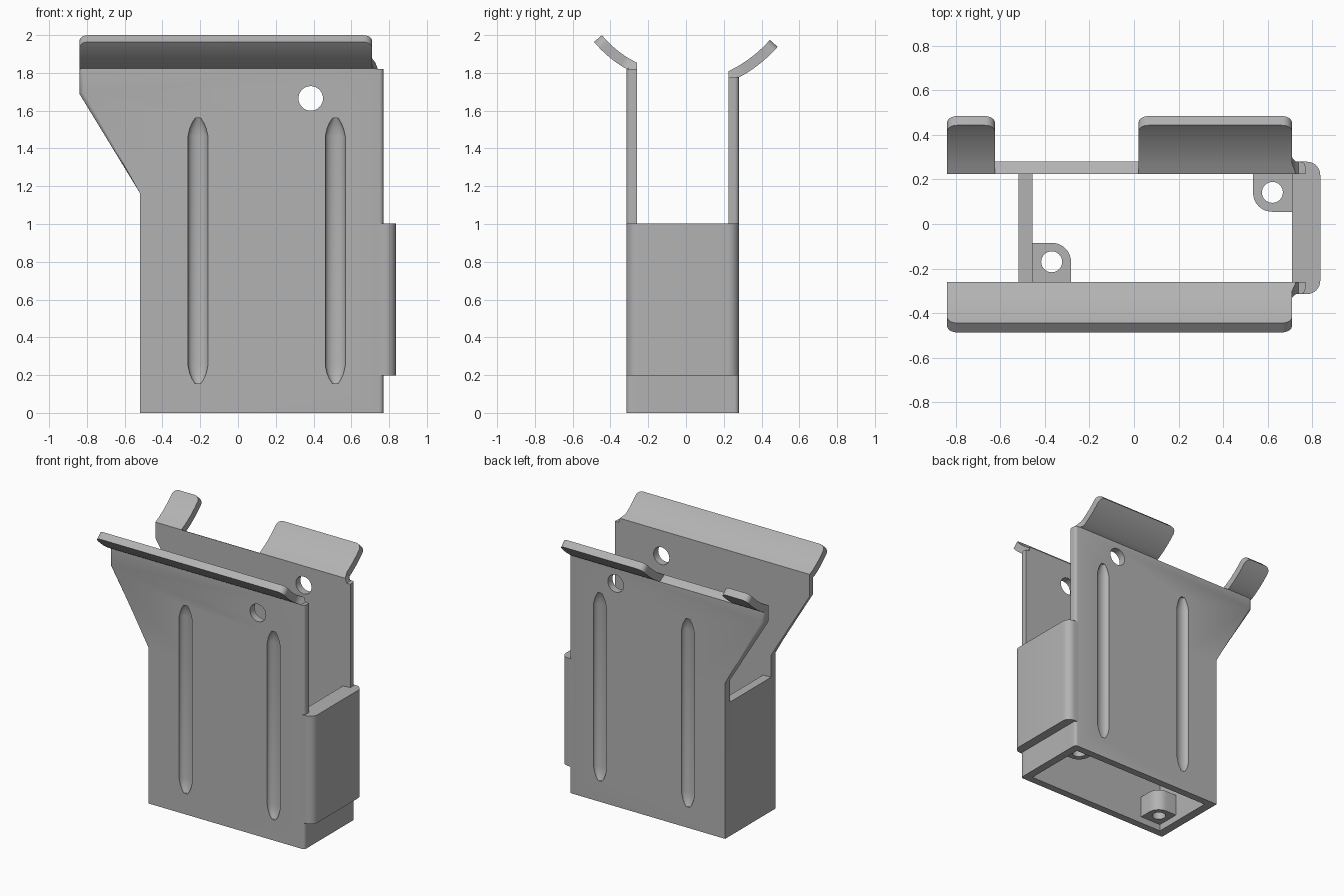
import bpy, bmesh, math
from mathutils import Vector

if "Cube" in bpy.data.objects:
    bpy.data.objects.remove(bpy.data.objects["Cube"], do_unlink=True)

grey = bpy.data.materials.new("matte grey")
grey.use_nodes = True
grey.diffuse_color = (0.45, 0.45, 0.45, 1)
grey.node_tree.nodes["Principled BSDF"].inputs["Base Color"].default_value = (0.45, 0.45, 0.45, 1)

# Main dimensions
X0, X1 = -0.52, 0.77
FRONT, BACK = -0.315, 0.28
T = 0.055
TOP_FRONT, TOP_BACK = 1.82, 1.775
HOLE = (0.385, 1.665)


def finish(name, bm):
    bmesh.ops.recalc_face_normals(bm, faces=bm.faces)
    mesh = bpy.data.meshes.new(name)
    bm.to_mesh(mesh)
    bm.free()
    obj = bpy.data.objects.new(name, mesh)
    bpy.context.collection.objects.link(obj)
    mesh.materials.append(grey)
    return obj


def activate(obj):
    bpy.ops.object.select_all(action='DESELECT')
    obj.select_set(True)
    bpy.context.view_layer.objects.active = obj


def smooth(obj):
    activate(obj)
    bpy.ops.object.shade_smooth_by_angle(angle=math.radians(32))


def cut(obj, cutters):
    activate(obj)
    for c in cutters:
        mod = obj.modifiers.new("cut", 'BOOLEAN')
        mod.operation, mod.solver, mod.object = 'DIFFERENCE', 'EXACT', c
        bpy.ops.object.modifier_apply(modifier=mod.name)
        bpy.data.objects.remove(c, do_unlink=True)


def prism(points, offset):
    """Extrude a closed outline along an offset vector."""
    bm = bmesh.new()
    face = bm.faces.new([bm.verts.new(p) for p in points])
    ext = bmesh.ops.extrude_face_region(bm, geom=[face])
    bmesh.ops.translate(bm, vec=Vector(offset),
                        verts=[v for v in ext["geom"] if isinstance(v, bmesh.types.BMVert)])
    return bm


def box(name, x0, x1, y0, y1, z0, z1, round_edge=None, radius=0.06):
    bm = prism([(x0, y0, z0), (x1, y0, z0), (x1, y1, z0), (x0, y1, z0)], (0, 0, z1 - z0))
    if round_edge:
        edges = [e for e in bm.edges if abs(e.verts[0].co.z - e.verts[1].co.z) > 1e-4
                 and round_edge(e.verts[0].co)]
        bmesh.ops.bevel(bm, geom=edges, offset=radius, segments=8, profile=0.5, affect='EDGES')
    return finish(name, bm)


def loft(name, rings, closed=True):
    """Skin a list of equal rings and cap both ends."""
    bm = bmesh.new()
    loops = [[bm.verts.new(p) for p in ring] for ring in rings]
    n = len(loops[0])
    for a, b in zip(loops, loops[1:]):
        for i in range(n):
            j = (i + 1) % n
            bm.faces.new((a[i], a[j], b[j], b[i]))
    bm.faces.new(loops[0])
    bm.faces.new(loops[-1])
    return finish(name, bm)


def groove_cutter(x, y):
    sizes = [(0.155, 0.3), (0.18, 0.6), (0.21, 0.83), (0.25, 1)]
    sizes += [(1.715 - z, s) for z, s in reversed(sizes)]
    angles = [math.tau * i / 24 for i in range(24)]
    return loft("groove_cutter", [[(x + 0.053 * s * math.cos(a), y + 0.035 * s * math.sin(a), z)
                                   for a in angles] for z, s in sizes])


def hole_cutter(centre, radius, depth, along_y):
    bpy.ops.mesh.primitive_cylinder_add(vertices=32, radius=radius, depth=depth, location=centre,
                                        rotation=(math.pi / 2 if along_y else 0, 0, 0))
    return bpy.context.object


def side_wall(name, outer, inner, top):
    outline = [(X0, 0), (X1, 0), (X1, top), (-0.84, top), (-0.84, 1.69), (X0, 1.165)]
    bm = prism([(x, outer, z) for x, z in outline], (0, inner - outer, 0))
    # Round the outer rim along the right end, the slope and the left tip
    rim = []
    for e in bm.edges:
        a, b = e.verts[0].co, e.verts[1].co
        on_outer = abs(a.y - outer) < 1e-4 and abs(b.y - outer) < 1e-4
        right = a.x > 0.7 and b.x > 0.7
        left = abs(a.z - b.z) > 0.01 and max(a.z, b.z) > 1.2 and max(a.x, b.x) < 0
        if on_outer and (right or left):
            rim.append(e)
    bmesh.ops.bevel(bm, geom=rim, offset=0.022, segments=4, profile=0.5, affect='EDGES')
    wall = finish(name, bm)
    cut(wall, [groove_cutter(x, outer) for x in (-0.212, 0.515)]
        + [hole_cutter((HOLE[0], outer, HOLE[1]), 0.065, 0.3, True)])
    smooth(wall)


def flared_lip(name, x0, x1, side, base, tip, flare=0.0):
    """Curved flange rising outwards from a wall top, with rounded tip corners."""
    dy, dz = tip[0] - base[0], tip[1] - base[1]
    chord, mid, half = math.hypot(dy, dz), math.atan2(dz, dy), math.radians(10)
    radius = chord / (2 * math.sin(half))
    length, corner = 2 * half * radius, 0.045
    start = mid - half
    rings = []

    def ring(outer, inner, a, b):
        rings.append([(a, side * outer[0], outer[1]), (b, side * outer[0], outer[1]),
                      (b, side * inner[0], inner[1]), (a, side * inner[0], inner[1])])

    ring(base, (base[0] - T, base[1]), x0, x1 + flare)
    ring((base[0], base[1] + 0.002), (base[0] - T, base[1] + 0.034), x0, x1 + flare * 0.6)
    steps = [i / 10 * (length - corner) for i in range(1, 11)]
    steps += [length - corner + corner * math.sin(i / 8 * math.pi / 2) for i in range(1, 9)]
    for s in steps:
        t = start + s / radius
        y = base[0] + radius * (math.sin(t) - math.sin(start))
        z = base[1] + radius * (math.cos(start) - math.cos(t))
        over = max(0, s - (length - corner))
        inset = corner - math.sqrt(max(0, corner ** 2 - over ** 2))
        ring((y, z), (y - T * math.sin(t), z + T * math.cos(t)), x0 + inset, x1 - inset)
    smooth(loft(name, rings))


# Broad walls with grooves and pin holes
side_wall("front_wall", FRONT, FRONT + T, TOP_FRONT)
side_wall("back_wall", BACK, BACK - T, TOP_BACK)

# Narrow end walls
box("left_end_wall", X0, X0 + 0.065, FRONT + T, BACK - T, 0, 1.0)
box("right_end_wall", X1 - 0.06, X1, FRONT + T, BACK - T, 0, 1.0)

# Raised band wrapping the right end
smooth(box("end_band", X1 - 0.03, 0.837, FRONT, BACK, 0.197, 1.003, lambda c: c.x > 0.8))

# Flared feed lips
flared_lip("front_lip", -0.84, 0.71, -1, (-FRONT, TOP_FRONT), (0.487, 1.964), 0.03)
for name, a, b, flare in (("back_lip_short", -0.84, -0.625, 0), ("back_lip_long", 0.02, 0.71, 0.03)):
    flared_lip(name, a, b, 1, (BACK, TOP_BACK), (0.485, 1.938), flare)

# Sloped ridge along the gap between the back lips
finish("back_ridge", prism([(-0.625, BACK, TOP_BACK), (-0.625, 0.25, 1.795),
                            (-0.625, BACK - T, 1.808), (-0.625, BACK - T, TOP_BACK)], (0.645, 0, 0)))

# Screw bosses in two opposite inner corners
bosses = (("left_boss", -0.455, -0.283, FRONT + T, -0.085, (-0.37, -0.17), lambda c: c.x > -0.4 and c.y > -0.2),
          ("right_boss", 0.535, 0.71, 0.055, BACK - T, (0.622, 0.142), lambda c: c.x < 0.6 and c.y < 0.1))
for name, a, b, c, d, (hx, hy), corner in bosses:
    boss = box(name, a, b, c, d, 0.05, 0.21, corner, 0.085)
    cut(boss, [hole_cutter((hx, hy, 0.13), 0.047, 0.5, False)])
    smooth(boss)
